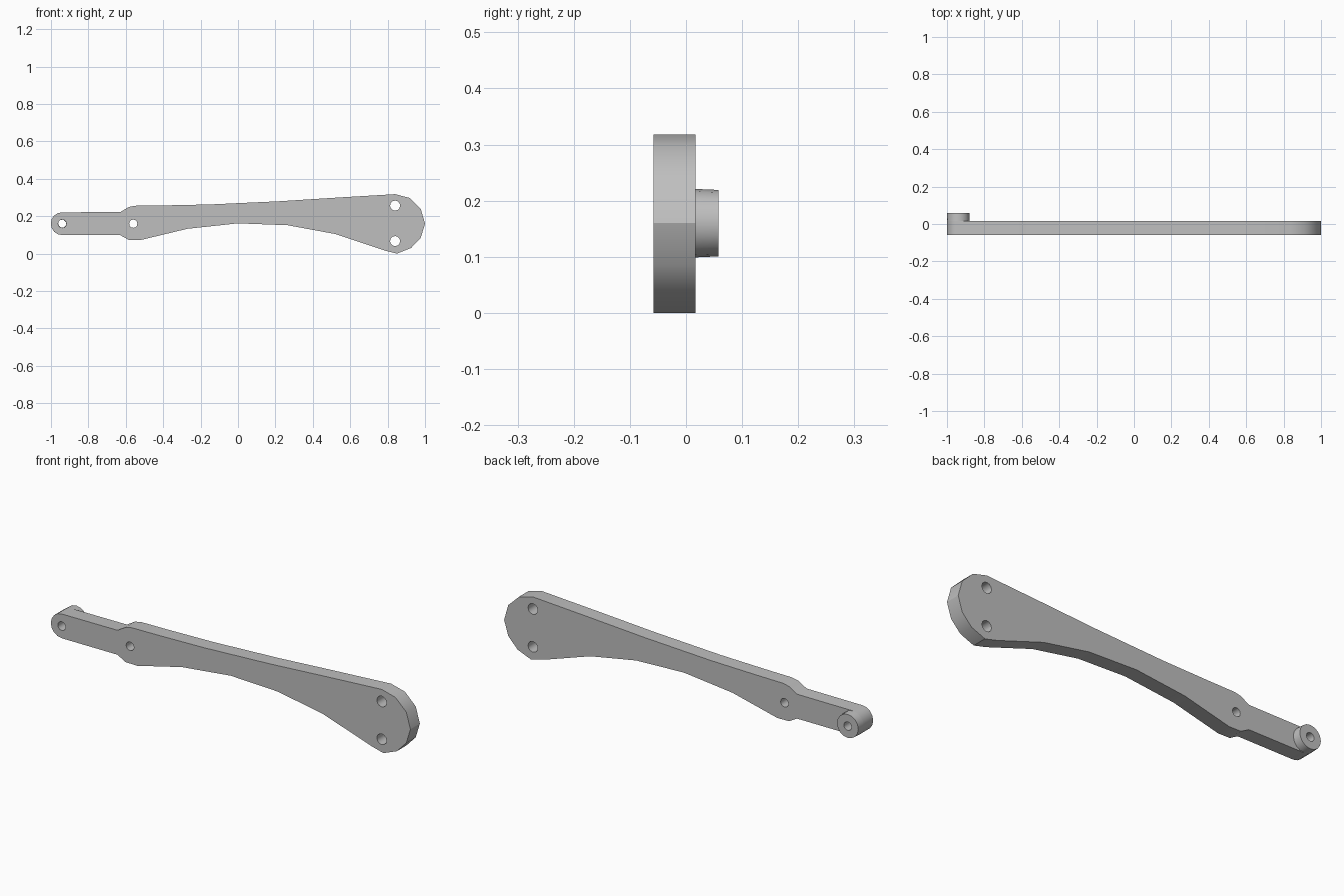
import bpy
import bmesh
from math import sin, cos, pi, radians

cube = bpy.data.objects.get("Cube")
if cube:
    bpy.data.objects.remove(cube, do_unlink=True)

FRONT, BACK, BOSS_BACK = -0.058, 0.017, 0.058
TIP = (-0.94, 0.16)
TIP_R = 0.061

grey = bpy.data.materials.new("plain_grey")
grey.use_nodes = True
colour = (0.52, 0.52, 0.52, 1)
grey.diffuse_color = colour
grey.node_tree.nodes["Principled BSDF"].inputs["Base Color"].default_value = colour


def arc(centre, radius, start, end, steps):
    """Points along an arc in the x-z plane, both ends included."""
    angles = [start + (end - start) * i / steps for i in range(steps + 1)]
    return [(centre[0] + radius * cos(a), centre[1] + radius * sin(a)) for a in angles]


def circle(centre, radius, sides=12):
    return arc(centre, radius, 0, 2 * pi, sides)[:-1]


def drilled_plate(name, outline, holes, y0, y1, taper=1.0, centre=(0, 0)):
    """Extrude an outline with holes from y0 to y1; taper narrows the far side."""
    bm = bmesh.new()
    for loop in [outline] + holes:
        verts = [bm.verts.new((x, y0, z)) for x, z in loop]
        for a, b in zip(verts, verts[1:] + verts[:1]):
            bm.edges.new((a, b))
    bmesh.ops.triangle_fill(bm, edges=bm.edges[:], use_beauty=True, use_dissolve=False)
    result = bmesh.ops.extrude_face_region(bm, geom=bm.faces[:], use_keep_orig=True)
    for v in result["geom"]:
        if isinstance(v, bmesh.types.BMVert):
            v.co.x = centre[0] + (v.co.x - centre[0]) * taper
            v.co.z = centre[1] + (v.co.z - centre[1]) * taper
            v.co.y = y1
    bmesh.ops.recalc_face_normals(bm, faces=bm.faces[:])
    mesh = bpy.data.meshes.new(name)
    bm.to_mesh(mesh)
    bm.free()
    mesh.materials.append(grey)
    obj = bpy.data.objects.new(name, mesh)
    bpy.context.collection.objects.link(obj)
    bpy.ops.object.select_all(action="DESELECT")
    obj.select_set(True)
    bpy.context.view_layer.objects.active = obj
    bpy.ops.object.shade_smooth_by_angle(angle=radians(32))
    return obj


# Lever: rounded narrow tip, stepped shoulder, waist and broad paddle end
upper_edge = [(-0.63, 0.222), (-0.585, 0.249), (-0.55, 0.256), (-0.39, 0.258),
              (-0.15, 0.263), (0.22, 0.28), (0.52, 0.299), (0.84, 0.318)]
paddle_end = [(0.917, 0.298), (0.977, 0.24), (1.0, 0.16), (0.977, 0.085),
              (0.925, 0.03), (0.85, 0.0)]
lower_edge = [(0.78, 0.018), (0.52, 0.105), (0.265, 0.152), (0, 0.162),
              (-0.27, 0.133), (-0.52, 0.073), (-0.585, 0.074), (-0.63, 0.099)]
tip = arc(TIP, TIP_R, 1.5 * pi, 0.5 * pi, 8)

tip_hole = circle(TIP, 0.022)
holes = [tip_hole, circle((-0.56, 0.16), 0.022)]
holes += [circle((0.84, z), 0.027) for z in (0.067, 0.257)]
drilled_plate("lever_arm", upper_edge + paddle_end + lower_edge + tip, holes, FRONT, BACK)

# Raised pivot ring behind the tip
drilled_plate("pivot_boss", circle(TIP, TIP_R, 16), [tip_hole], BACK, BOSS_BACK,
              taper=0.97, centre=TIP)
